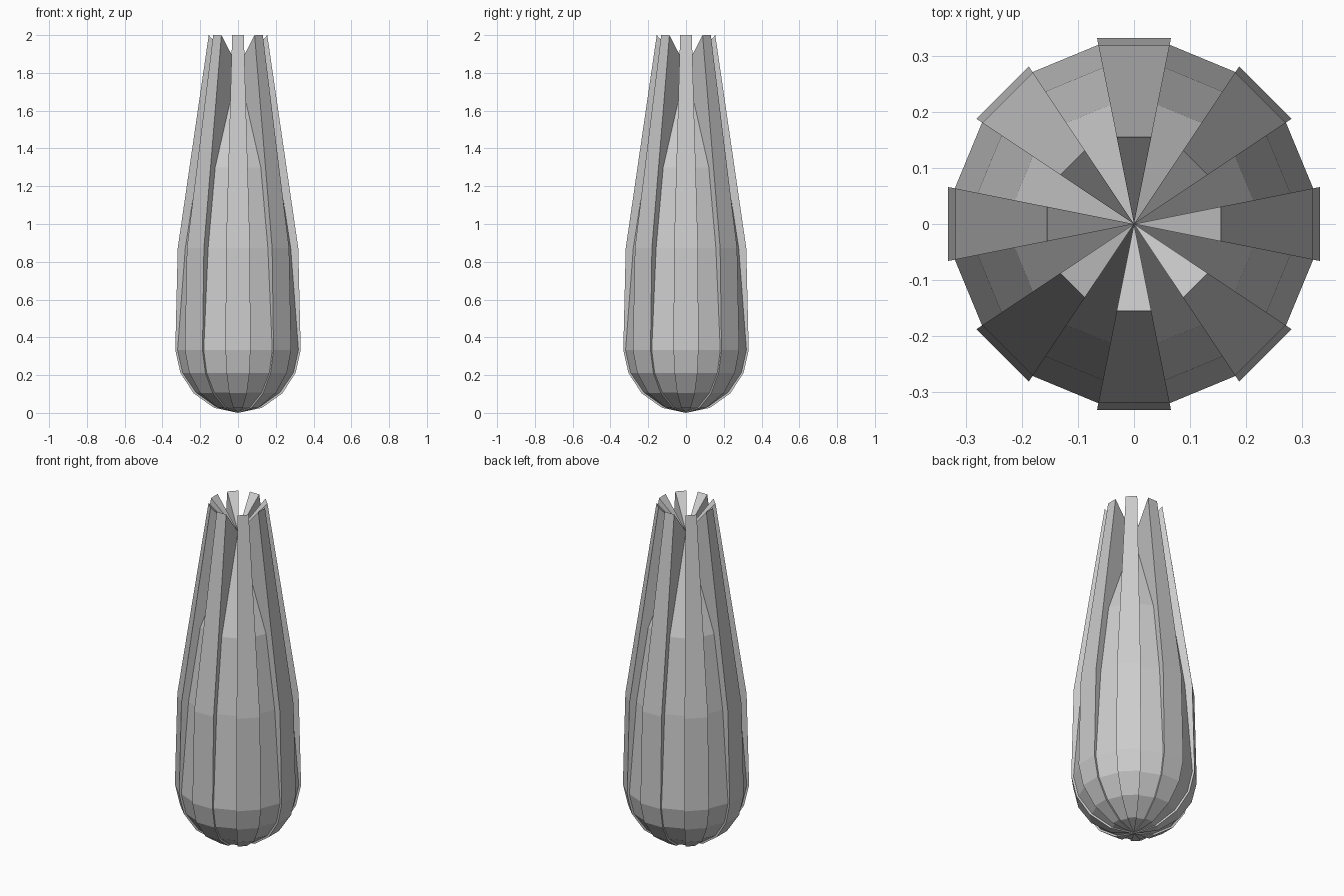
import bpy, bmesh, math

if "Cube" in bpy.data.objects:
    bpy.data.objects.remove(bpy.data.objects["Cube"], do_unlink=True)

SIDES = 16
STEP = 2 * math.pi / SIDES
CORNER = 1 / math.cos(STEP / 2)   # flat-to-corner radius ratio

grey = bpy.data.materials.new("plain grey")
grey.use_nodes = True
colour = (0.6, 0.6, 0.6, 1)
grey.diffuse_color = colour
grey.node_tree.nodes["Principled BSDF"].inputs["Base Color"].default_value = colour

# (flat radius, height) from the bottom tip to the top tip
BODY = [(0, 0.006), (0.113, 0.03), (0.222, 0.108), (0.293, 0.212),
        (0.32, 0.333), (0.279, 0.873), (0.213, 1.3), (0, 1.83)]
PETAL = [(0, 0), (0.127, 0.027), (0.235, 0.104), (0.305, 0.212),
         (0.332, 0.333), (0.319, 0.873), (0.155, 2), (0, 1.83)]


def ring_point(radius, height, angle):
    r = radius * CORNER
    return (r * math.sin(angle), -r * math.cos(angle), height)


def add_wedge(bm, profile, angle, capped):
    """One flat-faced segment of the revolved profile, with optional side walls."""
    left, right = [], []
    for radius, height in profile:
        a = bm.verts.new(ring_point(radius, height, angle - STEP / 2))
        b = a if radius == 0 else bm.verts.new(ring_point(radius, height, angle + STEP / 2))
        left.append(a)
        right.append(b)
    for i in range(len(profile) - 1):
        loop = [left[i], right[i], right[i + 1], left[i + 1]]
        bm.faces.new(list(dict.fromkeys(loop)))
    if capped:
        bm.faces.new(left)
        bm.faces.new(right[::-1])


def make_object(name, profile, angles, capped):
    bm = bmesh.new()
    for angle in angles:
        add_wedge(bm, profile, angle, capped)
    if not capped:
        bmesh.ops.remove_doubles(bm, verts=bm.verts, dist=1e-5)
    bmesh.ops.recalc_face_normals(bm, faces=bm.faces)
    mesh = bpy.data.meshes.new(name)
    bm.to_mesh(mesh)
    bm.free()
    mesh.materials.append(grey)
    obj = bpy.data.objects.new(name, mesh)
    bpy.context.collection.objects.link(obj)


# Closed bud body, then eight raised petals on every second side
make_object("bud_body", BODY, [i * STEP for i in range(SIDES)], False)
for i in range(SIDES // 2):
    make_object(f"petal_{i + 1}", PETAL, [2 * i * STEP], True)
